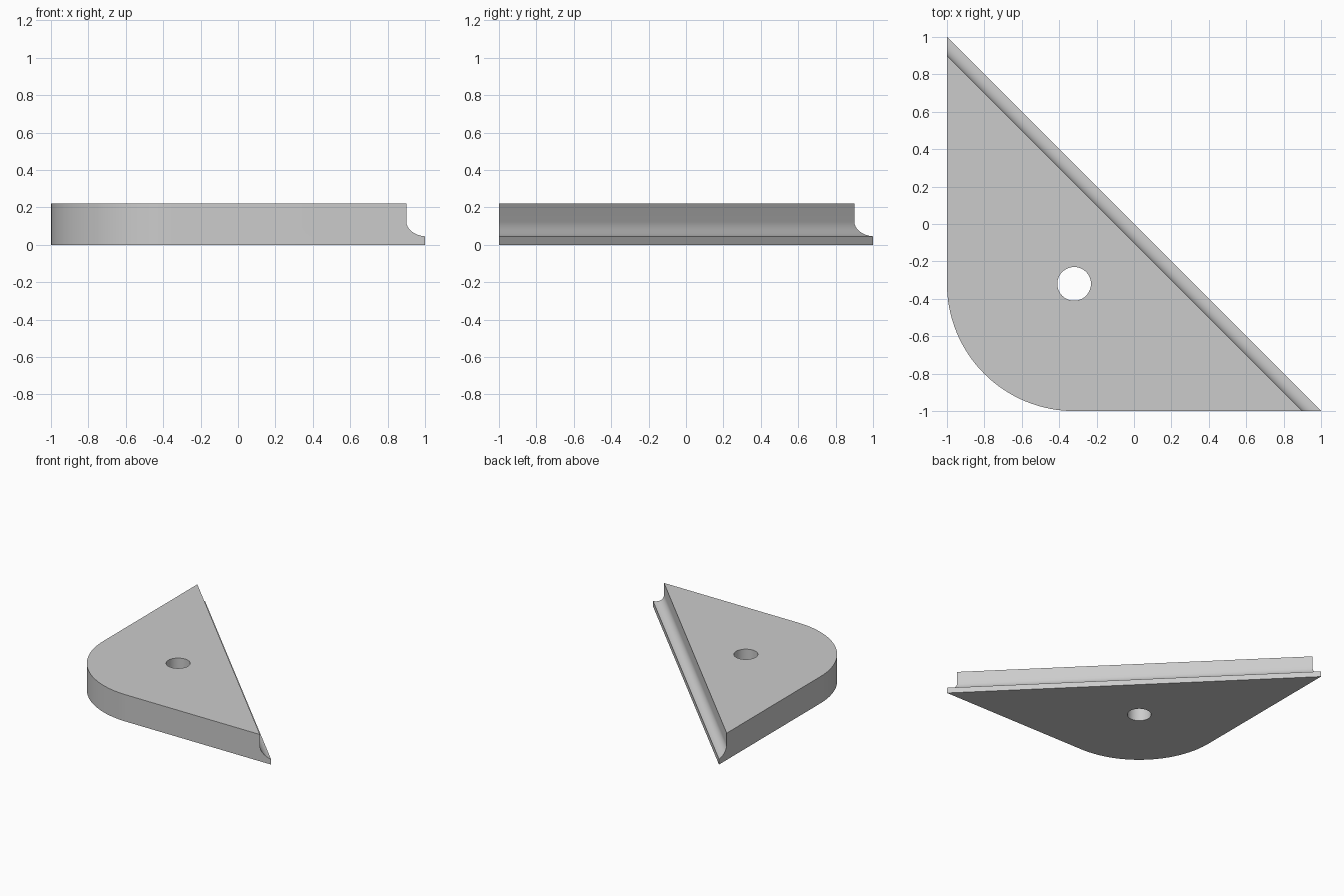
import bpy, bmesh
from math import cos, sin, acos, pi, radians

cube = bpy.data.objects.get("Cube")
if cube:
    bpy.data.objects.remove(cube)

HEIGHT, LIP = 0.22, 0.045
CENTRE, CORNER_R, HOLE_R = -0.32, 0.68, 0.09
COVE_R, COVE_W = 0.08, 0.0707

# Long-edge profile: (inset from the long edge, height)
profile = [(0, 0), (0, LIP)]
end = acos(1 - COVE_W / COVE_R)
cove_top = LIP + COVE_R * sin(end)
for i in range(1, 13):
    a = end * (1 - i / 12)
    inset = COVE_W - COVE_R * (1 - cos(a))
    profile.append((inset * 2 ** 0.5, cove_top - COVE_R * sin(a)))
profile.append((COVE_W * 2 ** 0.5, HEIGHT))

bm = bmesh.new()


def arc(radius, start, sweep, steps, z):
    return [(CENTRE + radius * cos(start + sweep * i / steps),
             CENTRE + radius * sin(start + sweep * i / steps), z)
            for i in range(steps + 1)]


def add_ring(points):
    return [bm.verts.new(p) for p in points]


def skin(lower, upper):
    for i in range(len(lower)):
        j = (i + 1) % len(lower)
        bm.faces.new((lower[i], lower[j], upper[j], upper[i]))


def cap(outer, hole):
    edges = [bm.edges.get((ring[i - 1], ring[i]))
             for ring in (outer, hole) for i in range(len(ring))]
    bmesh.ops.triangle_fill(bm, edges=edges, use_beauty=True)


# Rounded corner walls and coved long edge
outlines = [add_ring([(-1, 1 - d, z)] + arc(CORNER_R, pi, pi / 2, 32, z)
                     + [(1 - d, -1, z)]) for d, z in profile]
for lower, upper in zip(outlines, outlines[1:]):
    skin(lower, upper)

# Through hole
holes = [add_ring(arc(HOLE_R, 0, 2 * pi, 48, z)[:-1]) for z in (0, HEIGHT)]
skin(*holes)

# Bottom and top faces
cap(outlines[0], holes[0])
cap(outlines[-1], holes[1])
bmesh.ops.recalc_face_normals(bm, faces=bm.faces)

mesh = bpy.data.meshes.new("corner_plate")
bm.to_mesh(mesh)
bm.free()
plate = bpy.data.objects.new("corner_plate", mesh)
bpy.context.collection.objects.link(plate)

# Plain grey
grey = bpy.data.materials.new("light_grey")
grey.use_nodes = True
colour = (0.6, 0.6, 0.6, 1)
grey.diffuse_color = colour
for node in grey.node_tree.nodes:
    if node.type == 'BSDF_PRINCIPLED':
        node.inputs["Base Color"].default_value = colour
mesh.materials.append(grey)

bpy.ops.object.select_all(action='DESELECT')
plate.select_set(True)
bpy.context.view_layer.objects.active = plate
bpy.ops.object.shade_smooth_by_angle(angle=radians(30))
